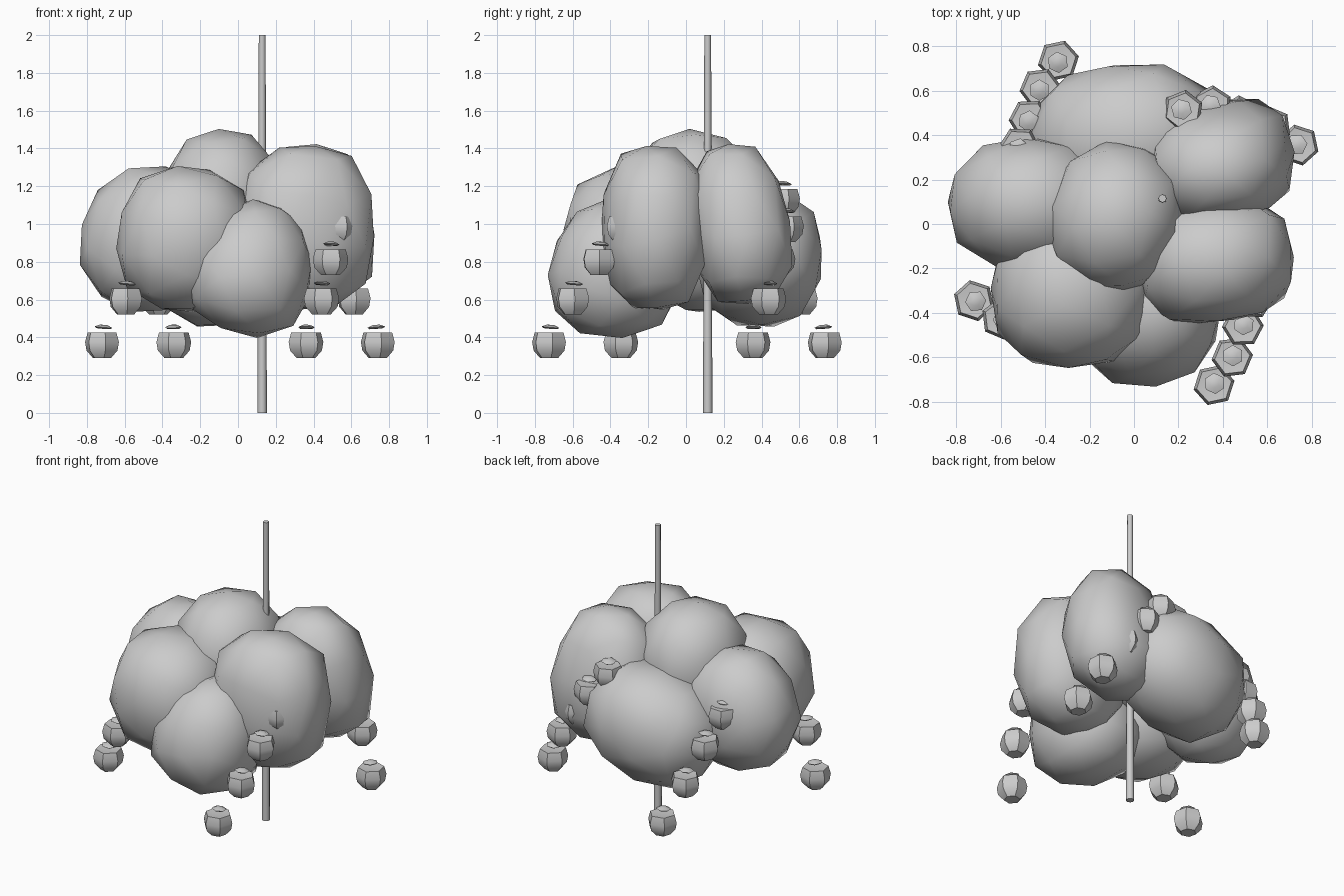
import bpy, bmesh, math, random
from mathutils import Matrix, Vector, Euler

if "Cube" in bpy.data.objects:
    bpy.data.objects.remove(bpy.data.objects["Cube"])

random.seed(4)


def make_object(name, bm):
    bmesh.ops.recalc_face_normals(bm, faces=bm.faces)
    mesh = bpy.data.meshes.new(name)
    bm.to_mesh(mesh)
    bm.free()
    obj = bpy.data.objects.new(name, mesh)
    bpy.context.collection.objects.link(obj)
    bpy.ops.object.select_all(action='DESELECT')
    obj.select_set(True)
    bpy.context.view_layer.objects.active = obj
    bpy.ops.object.shade_smooth_by_angle(angle=math.radians(45))
    return obj


def blob(name, centre, radii, tilt, power=2.3, taper=0.0):
    """Low-poly rounded clump; higher power is boxier, taper widens the base."""
    bm = bmesh.new()
    bmesh.ops.create_icosphere(bm, subdivisions=2, radius=1)
    spin = Euler([random.uniform(0, 6.28) for _ in range(3)]).to_matrix()
    turn = Euler([math.radians(a) for a in tilt]).to_matrix()
    for v in bm.verts:
        d = spin @ v.co
        d *= 1.01 / sum(abs(c) ** power for c in d) ** (1 / power)
        wide = 1 - taper * d.z
        d.x *= wide
        d.y *= wide
        v.co = Vector(centre) + turn @ Vector([d[i] * radii[i] for i in range(3)])
    return make_object(name, bm)


def lathe(bm, rings, sides, matrix, phase=0.0):
    """Closed turned solid from (radius, z) rings."""
    loops = []
    for r, z in rings:
        loops.append([bm.verts.new(matrix @ Vector((
            r * math.cos(phase + math.tau * i / sides),
            r * math.sin(phase + math.tau * i / sides), z))) for i in range(sides)])
    for a, b in zip(loops, loops[1:]):
        for i in range(sides):
            j = (i + 1) % sides
            bm.faces.new((a[i], a[j], b[j], b[i]))
    bm.faces.new(loops[0][::-1])
    bm.faces.new(loops[-1])


# Cluster of foliage clumps
blob("foliage_top", (-0.08, 0.03, 1.12), (0.31, 0.34, 0.38), (0, 0, -15))
blob("foliage_left", (-0.47, 0.09, 0.92), (0.36, 0.30, 0.39), (0, 20, 0))
blob("foliage_front_left", (-0.28, -0.30, 0.92), (0.355, 0.345, 0.38), (0, 8, 0), 2.6)
blob("foliage_front", (0.07, -0.385, 0.77), (0.33, 0.34, 0.36), (0, 18, 0), 2.3, 0.18)
blob("foliage_front_right", (0.36, -0.165, 0.98), (0.355, 0.275, 0.43), (0, 0, 8), 2.9)
blob("foliage_back_right", (0.39, 0.28, 1.00), (0.32, 0.255, 0.42), (8, -6, 8), 2.9, 0.08)
blob("foliage_back", (-0.04, 0.39, 0.82), (0.43, 0.33, 0.35), (0, -16, 5), 2.5)

# Thin pole through the cluster
bm = bmesh.new()
lathe(bm, [(0.025, 0), (0.018, 2.0)], 8, Matrix.Translation((0.128, 0.115, 0)))
make_object("pole", bm)

# Four curving strings of hanging pods, repeated by quarter turns
levels = [(0.35, -0.73, 0.36), (0.432, -0.605, 0.592), (0.48, -0.465, 0.80),
          (0.525, -0.34, 0.975), (0.505, -0.21, 1.12)]
body = [(0.050, -0.07), (0.086, -0.03), (0.094, 0.015), (0.080, 0.066), (0.045, 0.062)]
cap = [(0.036, 0.086), (0.048, 0.094), (0.020, 0.106)]
for quarter in range(4):
    turn = Matrix.Translation((0.01, 0.005, 0)) @ Matrix.Rotation(quarter * math.pi / 2, 4, 'Z')
    for n, (x, y, z) in enumerate(levels):
        if n == 4 and quarter != 1:
            continue  # swallowed by the foliage on the other strings
        m = turn @ Matrix.Translation((x, y, z)) @ Matrix.Rotation(math.radians(72 - 5 * n), 4, 'Z')
        bm = bmesh.new()
        lathe(bm, body, 6, m)
        lathe(bm, cap, 6, m @ Matrix.Rotation(math.radians(5), 4, 'Y'), 0.4)
        make_object(f"pod_{quarter + 1}_{n + 1}", bm)
